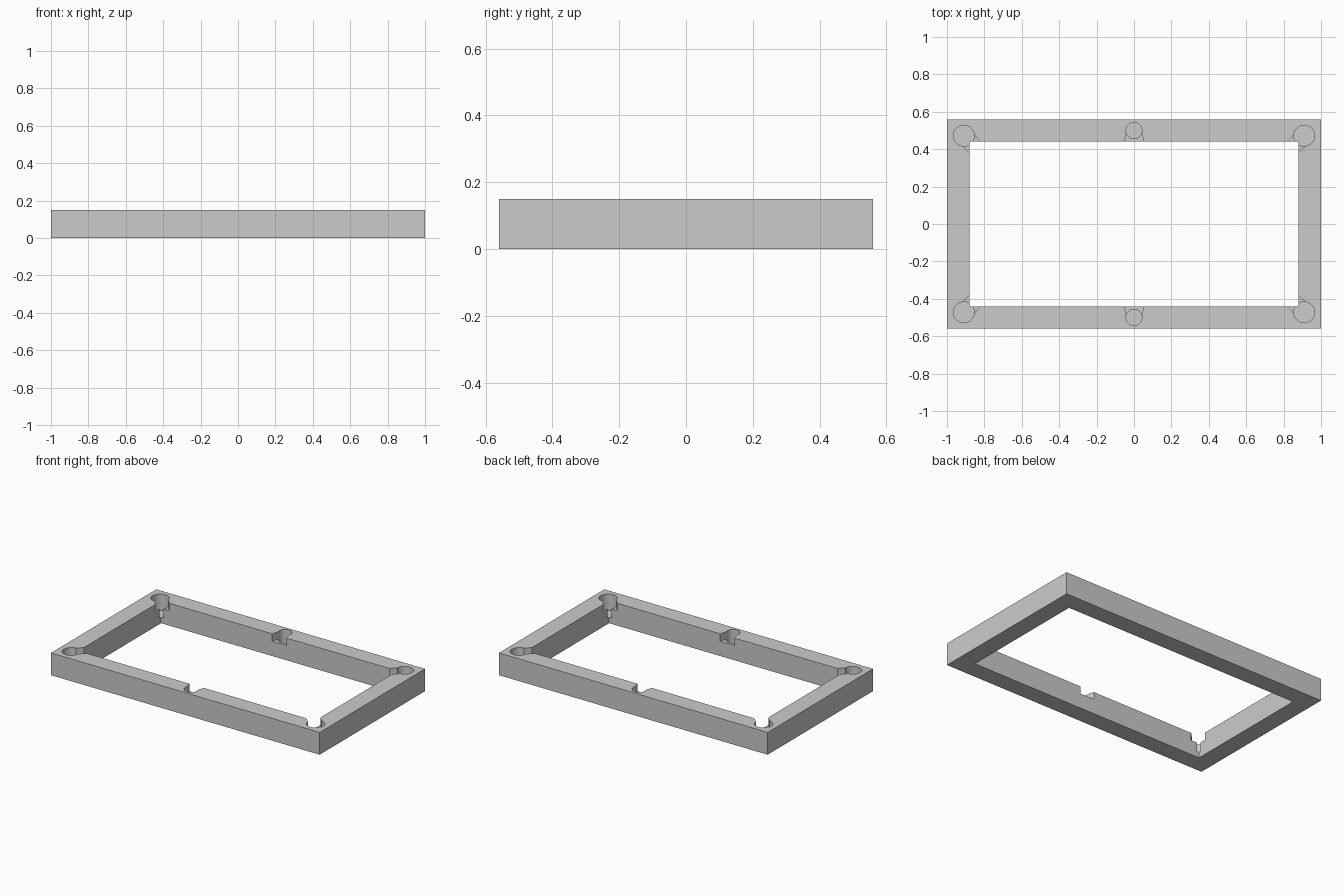
import bpy, bmesh, math

if "Cube" in bpy.data.objects:
    bpy.data.objects.remove(bpy.data.objects["Cube"])

HEIGHT = 0.15


def add_prism(bm, outline, z0, z1):
    """Extrude a 2D outline from z0 to z1."""
    face = bm.faces.new([bm.verts.new((x, y, z0)) for x, y in outline])
    ext = bmesh.ops.extrude_face_region(bm, geom=[face])
    for v in ext["geom"]:
        if isinstance(v, bmesh.types.BMVert):
            v.co.z = z1


def make_object(name, bm):
    bmesh.ops.recalc_face_normals(bm, faces=bm.faces)
    mesh = bpy.data.meshes.new(name)
    bm.to_mesh(mesh)
    bm.free()
    obj = bpy.data.objects.new(name, mesh)
    bpy.context.collection.objects.link(obj)
    return obj


def circle(cx, cy, r, n=48):
    return [(cx + r * math.cos(2 * math.pi * i / n),
             cy + r * math.sin(2 * math.pi * i / n)) for i in range(n)]


def rect(x, y):
    return [(-x, -y), (x, -y), (x, y), (-x, y)]


# Frame blank and its cutters: opening, round pockets, finger notches
frame_bm, opening, holes, notches = (bmesh.new() for _ in range(4))
add_prism(frame_bm, rect(1.0, 0.56), 0, HEIGHT)
add_prism(opening, rect(0.88, 0.44), -0.1, 0.3)

CX, CY, W = 0.91, 0.472, 0.03
for sy in (-1, 1):
    # Mid-side pocket with a notch flaring towards the opening
    add_prism(holes, circle(0, sy * 0.5, 0.043), 0.04, 0.3)
    add_prism(notches, [(-0.037, sy * 0.5), (0.037, sy * 0.5),
                        (0.064, sy * 0.4), (-0.064, sy * 0.4)], 0.1, 0.3)
    for sx in (-1, 1):
        # Corner pocket with a diagonal notch into the opening
        add_prism(holes, circle(sx * CX, sy * CY, 0.056), 0.04, 0.3)
        band = [(CX - W, CY + W), (CX + W, CY - W),
                (CX + W - 0.15, CY - W - 0.15), (CX - W - 0.15, CY + W - 0.15)]
        add_prism(notches, [(sx * x, sy * y) for x, y in band], 0.1, 0.3)

frame = make_object("frame", frame_bm)
cutters = [make_object(n, b) for n, b in (("opening_cutter", opening),
                                          ("pocket_cutter", holes),
                                          ("notch_cutter", notches))]
for cutter in cutters:
    cutter.hide_render = True
    mod = frame.modifiers.new(cutter.name, 'BOOLEAN')
    mod.operation = 'DIFFERENCE'
    mod.solver = 'EXACT'
    mod.object = cutter

# Apply the cuts and drop the cutters
bpy.context.view_layer.objects.active = frame
frame.select_set(True)
for mod in list(frame.modifiers):
    bpy.ops.object.modifier_apply(modifier=mod.name)
for cutter in cutters:
    bpy.data.objects.remove(cutter)
bpy.ops.object.shade_smooth_by_angle(angle=math.radians(30))
